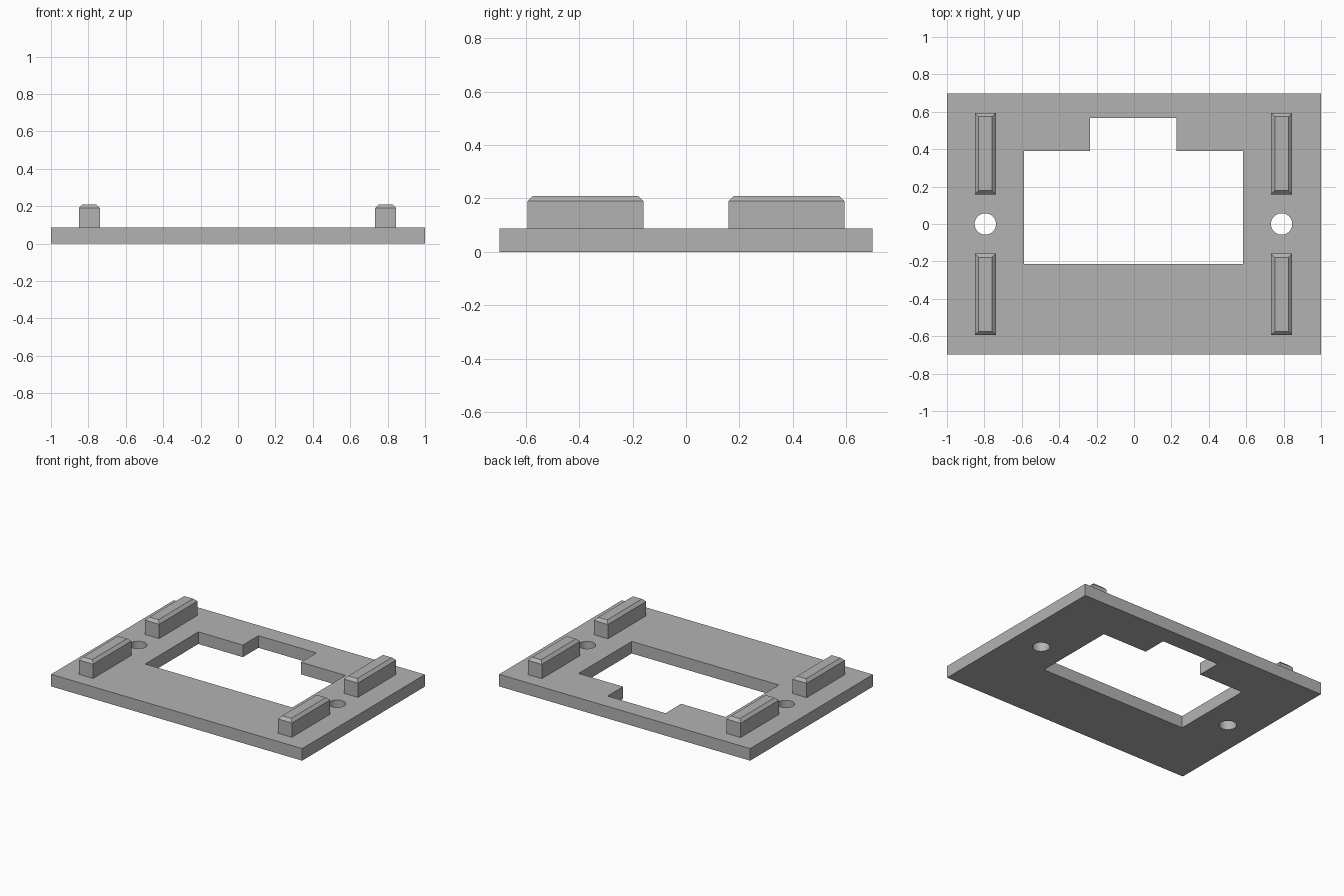
import bpy, bmesh
from math import sin, cos, pi

cube = bpy.data.objects.get("Cube")
if cube:
    bpy.data.objects.remove(cube, do_unlink=True)

# Single plain grey
grey = bpy.data.materials.new("grey")
grey.use_nodes = True
colour = (0.45, 0.45, 0.45, 1)
grey.diffuse_color = colour
grey.node_tree.nodes["Principled BSDF"].inputs["Base Color"].default_value = colour

THICK = 0.087    # plate thickness
SHIFT = -0.003   # small sideways offset of all features on the plate
SIDE = 0.792     # distance of rails and holes from the middle


def finish(name, bm):
    bmesh.ops.recalc_face_normals(bm, faces=bm.faces)
    mesh = bpy.data.meshes.new(name)
    bm.to_mesh(mesh)
    bm.free()
    mesh.materials.append(grey)
    obj = bpy.data.objects.new(name, mesh)
    bpy.context.collection.objects.link(obj)
    return obj


def circle(x, y, r, n=48):
    return [(x + r * cos(2 * pi * i / n), y + r * sin(2 * pi * i / n)) for i in range(n)]


# Plate: outline with a stepped window and two round holes, extruded upwards
outline = [(-1, -0.698), (1, -0.698), (1, 0.698), (-1, 0.698)]
half = [(0.586, -0.215), (0.586, 0.39), (0.231, 0.39), (0.231, 0.567)]
window = [(x + SHIFT, y) for x, y in half + [(-x, y) for x, y in reversed(half)]]
holes = [circle(s * SIDE + SHIFT, 0, 0.057) for s in (-1, 1)]

bm = bmesh.new()
for loop in [outline, window] + holes:
    verts = [bm.verts.new((x, y, 0)) for x, y in loop]
    for a, b in zip(verts, verts[1:] + verts[:1]):
        bm.edges.new((a, b))
bmesh.ops.triangle_fill(bm, edges=bm.edges[:], use_beauty=True, normal=(0, 0, 1))
top = bmesh.ops.extrude_face_region(bm, geom=bm.faces[:], use_keep_orig=True)
bmesh.ops.translate(bm, vec=(0, 0, THICK),
                    verts=[v for v in top["geom"] if isinstance(v, bmesh.types.BMVert)])
plate = finish("base_plate", bm)
bpy.context.view_layer.objects.active = plate
plate.select_set(True)
bpy.ops.object.shade_smooth_by_angle()


# Rails: upright blocks with a chamfered top
def rail(name, x, y):
    width, length, height, chamfer = 0.112, 0.435, 0.21, 0.02
    bm = bmesh.new()
    bmesh.ops.create_cube(bm, size=1)
    bmesh.ops.scale(bm, vec=(width, length, height - THICK), verts=bm.verts)
    bmesh.ops.translate(bm, vec=(x, y, (height + THICK) / 2), verts=bm.verts)
    rim = [e for e in bm.edges if all(v.co.z > height - 0.01 for v in e.verts)]
    bmesh.ops.bevel(bm, geom=rim, offset=chamfer, segments=1, affect='EDGES')
    finish(name, bm)


for side, sx in (("left", 1), ("right", -1)):
    for end, sy in (("front", -1), ("back", 1)):
        rail(f"{end}_{side}_rail", sx * SIDE + SHIFT, sy * 0.376)
